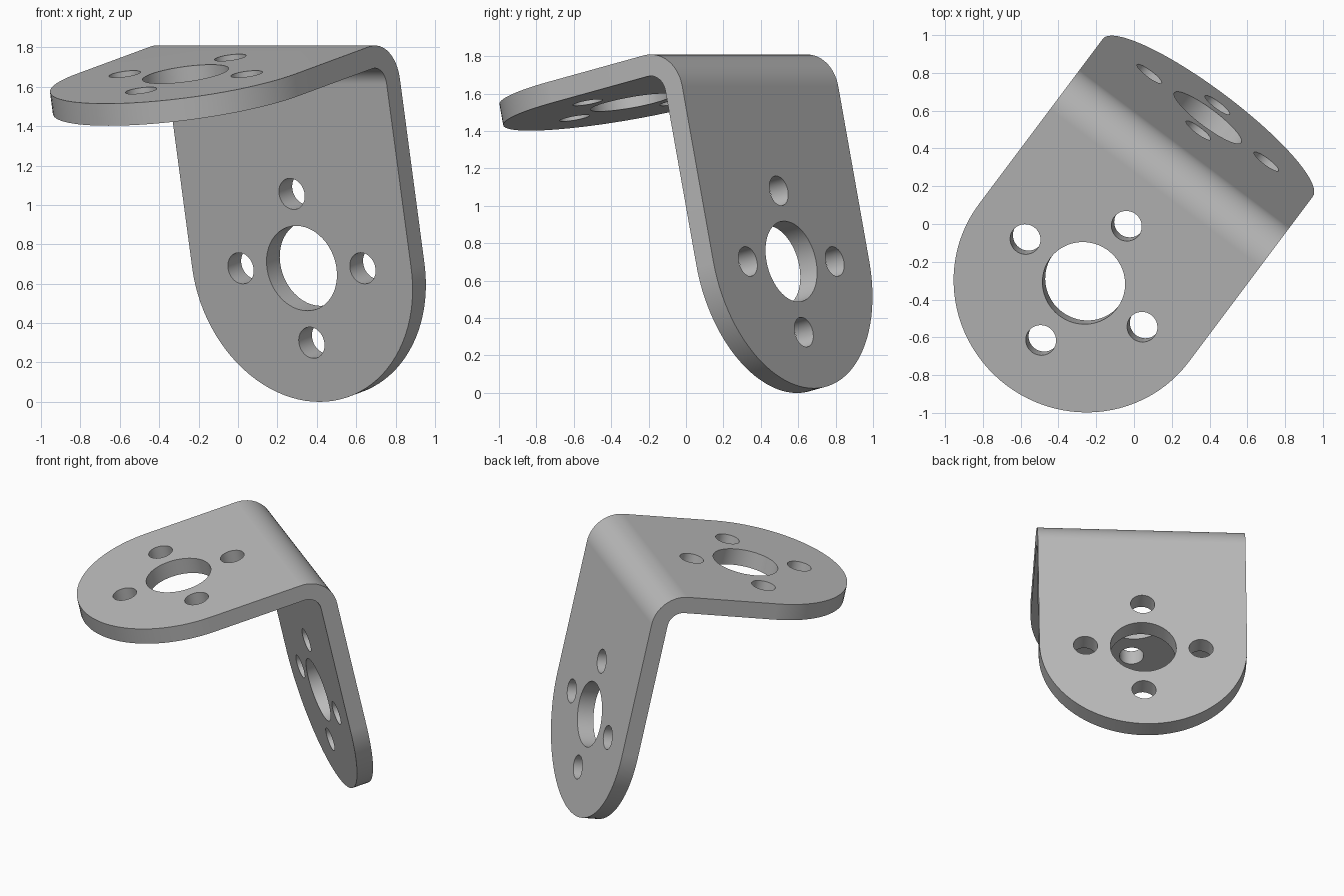
import bpy
import bmesh
from math import sin, cos, pi, radians
from mathutils import Euler, Matrix, Vector

if "Cube" in bpy.data.objects:
    bpy.data.objects.remove(bpy.data.objects["Cube"], do_unlink=True)

HALF_WIDTH = 0.695
THICKNESS = 0.115
BEND = 0.215            # outer bend radius
TOP_REACH = 0.861       # outer corner to centre of top hole
LEG_REACH = 1.176       # outer corner to centre of leg hole
HOLE_CIRCLE = 0.387

# Placement: origin is the sharp outer corner of the bend
rotation = Euler((radians(12.5), 0, radians(-36.87))).to_matrix()
placement = Matrix.Translation(rotation @ Vector((-0.025, 0.821, 1.714))) @ rotation.to_4x4()

steel = bpy.data.materials.new("grey_metal")
steel.use_nodes = True
grey = (0.5, 0.5, 0.5, 1)
steel.diffuse_color = grey
steel.node_tree.nodes["Principled BSDF"].inputs["Base Color"].default_value = grey


def make_object(name, bm):
    mesh = bpy.data.meshes.new(name)
    bm.to_mesh(mesh)
    bm.free()
    mesh.materials.append(steel)
    obj = bpy.data.objects.new(name, mesh)
    bpy.context.collection.objects.link(obj)
    obj.matrix_world = placement
    return obj


# Outer skin: rounded top plate, bend strip, rounded leg
bm = bmesh.new()
rows = []
for i in range(17):
    a = i / 16 * pi / 2
    y, z = BEND * (sin(a) - 1), BEND * (cos(a) - 1)
    rows.append([bm.verts.new((x, y, z)) for x in (-HALF_WIDTH, HALF_WIDTH)])
for (l0, r0), (l1, r1) in zip(rows, rows[1:]):
    bm.faces.new((l0, r0, r1, l1))

angles = [pi * i / 48 for i in range(49)]
arc = [(HALF_WIDTH * cos(a), HALF_WIDTH * sin(a)) for a in angles]
top_end = [bm.verts.new((-x, -TOP_REACH - d, 0)) for x, d in arc]
leg_end = [bm.verts.new((x, 0, -LEG_REACH - d)) for x, d in arc]
bm.faces.new(top_end + [rows[0][1], rows[0][0]])
bm.faces.new(rows[-1] + leg_end)
bracket = make_object("angle_bracket", bm)

# Hole cutters: one large and four small in each plate
bm = bmesh.new()
plates = (
    (Vector((0, -TOP_REACH, -THICKNESS / 2)), Matrix()),
    (Vector((0, -THICKNESS / 2, -LEG_REACH)), Matrix.Rotation(pi / 2, 4, "X")),
)
for centre, turn in plates:
    holes = [(0, 0, 0.221)]
    holes += [(HOLE_CIRCLE * cos(k * pi / 2), HOLE_CIRCLE * sin(k * pi / 2), 0.081) for k in range(4)]
    for x, y, radius in holes:
        bmesh.ops.create_cone(
            bm, cap_ends=True, segments=48, radius1=radius, radius2=radius, depth=0.3,
            matrix=Matrix.Translation(centre) @ turn @ Matrix.Translation((x, y, 0)))
cutter = make_object("hole_cutter", bm)

# Thicken inward, then drill
solid = bracket.modifiers.new("thickness", "SOLIDIFY")
solid.thickness = THICKNESS
solid.offset = -1
solid.use_even_offset = True
drill = bracket.modifiers.new("holes", "BOOLEAN")
drill.operation = "DIFFERENCE"
drill.solver = "EXACT"
drill.object = cutter

bpy.ops.object.select_all(action="DESELECT")
bracket.select_set(True)
bpy.context.view_layer.objects.active = bracket
for name in ("thickness", "holes"):
    bpy.ops.object.modifier_apply(modifier=name)
bpy.data.objects.remove(cutter, do_unlink=True)

# Smooth bend and hole walls, flat plates
bpy.ops.object.shade_smooth_by_angle(angle=radians(30))
weighted = bracket.modifiers.new("even_shading", "WEIGHTED_NORMAL")
weighted.keep_sharp = True
